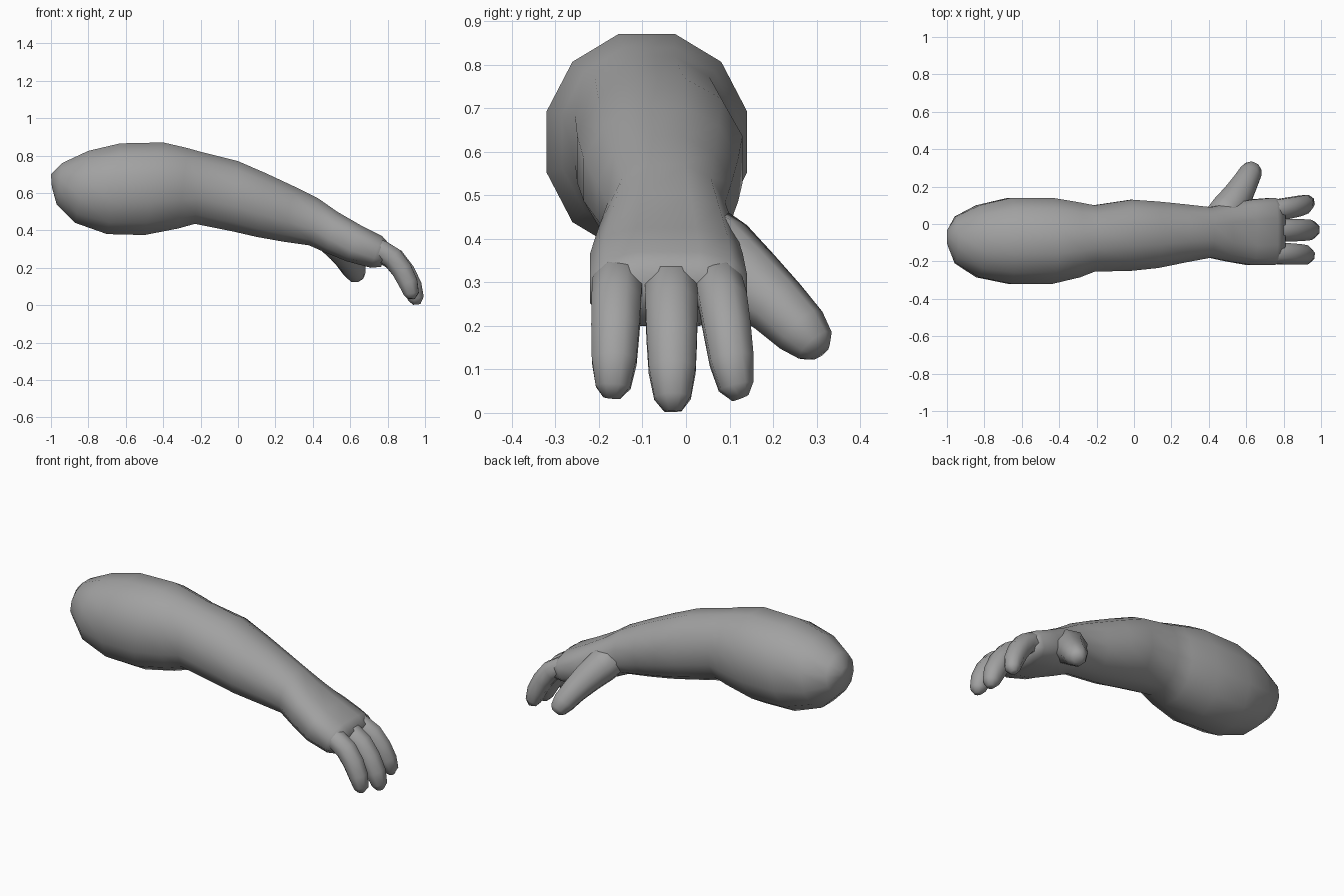
import bpy, bmesh, math
from mathutils import Vector

if "Cube" in bpy.data.objects:
    bpy.data.objects.remove(bpy.data.objects["Cube"])

grey = bpy.data.materials.new("plain grey")
grey.use_nodes = True
grey.diffuse_color = (0.36, 0.36, 0.36, 1)
grey.node_tree.nodes["Principled BSDF"].inputs["Base Color"].default_value = (0.36, 0.36, 0.36, 1)


def ring(centre, side, up, count, power=1.0):
    """Rounded cross-section with a flat on top, reaching exactly side and up."""
    reach = math.cos(math.pi / count) ** power
    points = []
    for i in range(count):
        a = (i + 0.5) * math.tau / count
        c, s = math.cos(a), math.sin(a)
        c = math.copysign(abs(c) ** power, c) / reach
        s = math.copysign(abs(s) ** power, s) / reach
        points.append(centre + side * c + up * s)
    return points


def loft(name, rings):
    """Skin a list of equal rings and cap both ends."""
    bm = bmesh.new()
    loops = [[bm.verts.new(p) for p in r] for r in rings]
    n = len(loops[0])
    for a, b in zip(loops, loops[1:]):
        for i in range(n):
            j = (i + 1) % n
            bm.faces.new((a[i], a[j], b[j], b[i]))
    bm.faces.new(loops[0])
    bm.faces.new(loops[-1])
    bmesh.ops.recalc_face_normals(bm, faces=bm.faces)
    for f in bm.faces:
        f.smooth = True
    mesh = bpy.data.meshes.new(name)
    bm.to_mesh(mesh)
    bm.free()
    mesh.materials.append(grey)
    obj = bpy.data.objects.new(name, mesh)
    bpy.context.collection.objects.link(obj)
    return obj


def digit(name, path):
    """Tapered tube along (x, y, z, radius) points."""
    pts = [Vector(p[:3]) for p in path]
    rings = []
    for i, p in enumerate(pts):
        t = (pts[min(i + 1, len(pts) - 1)] - pts[max(i - 1, 0)]).normalized()
        side = t.cross(Vector((1, 0, 1))).normalized()
        up = side.cross(t)
        rings.append(ring(p, side * path[i][3], up * path[i][3], 8))
    return loft(name, rings)


# Upper arm, forearm and palm: top x, top z, bottom x, bottom z, y min, y max, squareness
sections = [
    (-1.00, .70, -.995, .63, -.11, -.03, 1),
    (-.94, .76, -.97, .54, -.21, .04, 1),
    (-.80, .825, -.87, .44, -.285, .10, .95),
    (-.63, .865, -.70, .38, -.32, .14, .95),
    (-.40, .87, -.50, .375, -.32, .14, .95),
    (-.27, .84, -.32, .41, -.285, .115, .95),
    (-.20, .82, -.23, .435, -.255, .10, .95),
    (.00, .77, -.03, .395, -.25, .13, .95),
    (.15, .705, .10, .365, -.235, .12, .95),
    (.30, .635, .24, .34, -.205, .105, .95),
    (.43, .57, .38, .32, -.18, .09, .9),
    (.53, .50, .47, .28, -.20, .11, .8),
    (.66, .425, .58, .235, -.22, .13, .7),
    (.77, .37, .71, .20, -.22, .14, .7),
    (.81, .325, .765, .205, -.20, .125, .7),
]
rings = []
for xt, zt, xb, zb, y0, y1, power in sections:
    top, bottom = Vector((xt, 0, zt)), Vector((xb, 0, zb))
    centre = (top + bottom) / 2 + Vector((0, (y0 + y1) / 2, 0))
    rings.append(ring(centre, Vector((0, (y1 - y0) / 2, 0)), (top - bottom) / 2, 12, power))
loft("arm_and_palm", rings)

# Three curled fingers share one profile: base y, tip y, x shift, z shift, thickness
curl = [(.68, .315, .058), (.77, .285, .060), (.835, .245, .060), (.89, .175, .058),
        (.93, .10, .054), (.952, .035, .042), (.955, .004, .02)]
fingers = {
    "index_finger": (.065, .125, -.03, .03, .92),
    "middle_finger": (-.035, -.03, 0, 0, 1),
    "outer_finger": (-.155, -.17, -.03, .03, .95),
}
for name, (yb, yt, dx, dz, thick) in fingers.items():
    path = []
    for i, (x, z, r) in enumerate(curl):
        f = i / (len(curl) - 1)
        path.append((x + dx * f, yb + (yt - yb) * f, z + dz * f, r * thick))
    digit(name, path)

# Thumb spreading out and down from the wrist
digit("thumb", [(.44, .01, .42, .08), (.50, .07, .365, .09), (.55, .14, .305, .08),
                (.59, .21, .245, .068), (.62, .265, .19, .06),
                (.635, .297, .155, .045), (.642, .308, .14, .025)])
